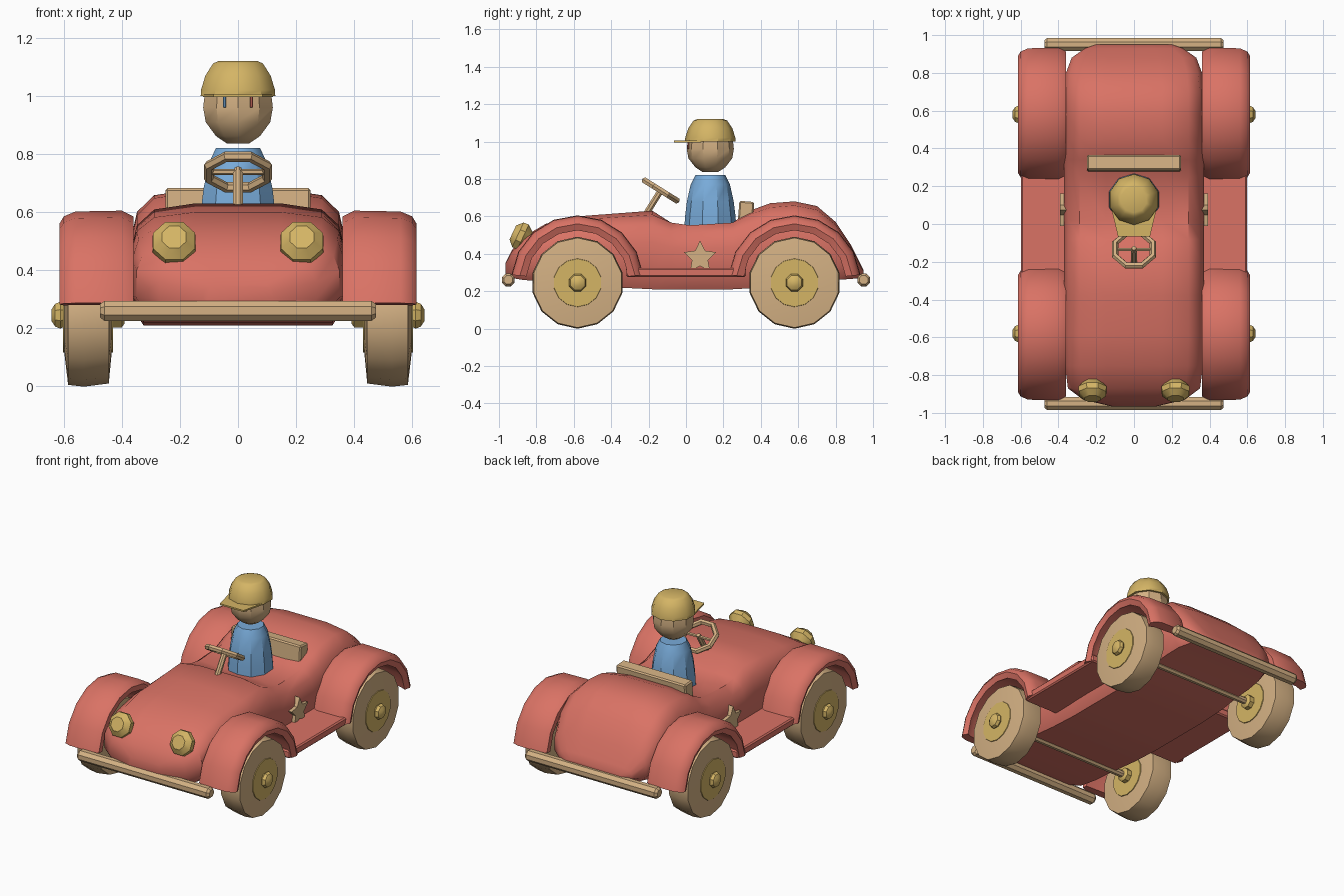
import bpy, bmesh, math
from mathutils import Vector, Matrix

if "Cube" in bpy.data.objects:
    bpy.data.objects.remove(bpy.data.objects["Cube"])


def material(name, rgb):
    m = bpy.data.materials.new(name)
    m.use_nodes = True
    m.diffuse_color = (*rgb, 1)
    m.node_tree.nodes["Principled BSDF"].inputs["Base Color"].default_value = (*rgb, 1)
    return m


RED = material("red paint", (0.70, 0.17, 0.13))
TAN = material("pale wood", (0.66, 0.44, 0.23))
YELLOW = material("yellow paint", (0.66, 0.46, 0.13))
BLUE = material("blue paint", (0.19, 0.41, 0.70))


def finish(name, bm, mat, smooth=35):
    bmesh.ops.recalc_face_normals(bm, faces=bm.faces)
    mesh = bpy.data.meshes.new(name)
    bm.to_mesh(mesh)
    bm.free()
    ob = bpy.data.objects.new(name, mesh)
    bpy.context.collection.objects.link(ob)
    mesh.materials.append(mat)
    if smooth:
        bpy.ops.object.select_all(action='DESELECT')
        ob.select_set(True)
        bpy.context.view_layer.objects.active = ob
        bpy.ops.object.shade_smooth_by_angle(angle=math.radians(smooth))
    return ob


def loft(name, rings, mat, smooth=35, loop=False):
    """Skin a list of closed rings, capping the ends unless looped."""
    bm = bmesh.new()
    vs = [[bm.verts.new(p) for p in ring] for ring in rings]
    n = len(vs[0])
    pairs = list(zip(vs, vs[1:])) + ([(vs[-1], vs[0])] if loop else [])
    for a, b in pairs:
        for i in range(n):
            j = (i + 1) % n
            bm.faces.new((a[i], a[j], b[j], b[i]))
    if not loop:
        bm.faces.new(vs[0])
        bm.faces.new(vs[-1])
    return finish(name, bm, mat, smooth)


def lathe(name, profile, centre, axis, mat, sides=12, smooth=35):
    """Turn (radius, distance) pairs around an axis through centre."""
    rot = Vector(axis).to_track_quat('Z', 'Y')
    rings = []
    for r, d in profile:
        angles = [math.tau * (i + 0.5) / sides for i in range(sides)]
        rings.append([Vector(centre) + rot @ Vector((r * math.cos(a), r * math.sin(a), d))
                      for a in angles])
    return loft(name, rings, mat, smooth)


def box(name, lo, hi, mat, bevel=0.008, tilt=0):
    lo, hi = Vector(lo), Vector(hi)
    bm = bmesh.new()
    bmesh.ops.create_cube(bm, size=1)
    bmesh.ops.scale(bm, vec=hi - lo, verts=bm.verts)
    bmesh.ops.bevel(bm, geom=bm.edges[:], offset=bevel, segments=1, affect='EDGES')
    bmesh.ops.rotate(bm, matrix=Matrix.Rotation(tilt, 3, 'X'), verts=bm.verts)
    bmesh.ops.translate(bm, vec=(lo + hi) / 2, verts=bm.verts)
    return finish(name, bm, mat, 0)


# Body: stations of (y, half width, bottom, top, cockpit dip)
stations = [
    (-0.965, 0.12, 0.29, 0.35, 0), (-0.93, 0.27, 0.27, 0.42, 0),
    (-0.87, 0.35, 0.26, 0.49, 0), (-0.75, 0.365, 0.25, 0.56, 0),
    (-0.58, 0.37, 0.24, 0.60, 0), (-0.38, 0.37, 0.22, 0.615, 0),
    (-0.18, 0.37, 0.21, 0.63, 0), (-0.08, 0.37, 0.21, 0.585, 0.02),
    (0.02, 0.37, 0.21, 0.57, 0.03), (0.25, 0.37, 0.21, 0.585, 0.03),
    (0.34, 0.37, 0.215, 0.63, 0), (0.45, 0.37, 0.22, 0.67, 0),
    (0.58, 0.37, 0.24, 0.68, 0), (0.70, 0.37, 0.25, 0.655, 0),
    (0.80, 0.36, 0.26, 0.57, 0), (0.88, 0.33, 0.265, 0.45, 0),
    (0.93, 0.26, 0.27, 0.35, 0), (0.95, 0.2, 0.28, 0.31, 0)]
rings = []
for y, w, b, t, dip in stations:
    h = t - b
    half = [(0.88, 0, 0), (1, 0.2, 0), (1, 0.6, 0), (0.94, 0.82, 0), (0.78, 0.95, 0), (0.4, 1, dip)]
    right = [(w * x, y, b + h * z - d) for x, z, d in half]
    rings.append(right + [(-x, yy, z) for x, yy, z in reversed(right)])
loft("body", rings, RED, 40)

# Axles, fenders, wheels and bumpers, front and rear
section = [(0.36, 0.335), (0.40, 0.355), (0.56, 0.352), (0.60, 0.335), (0.615, 0.31),
           (0.60, 0.275), (0.56, 0.29), (0.36, 0.30)]
for end, ye in (("front", -1), ("rear", 1)):
    yc = 0.58 * ye
    lathe(end + "_axle", [(0.022, -0.5), (0.022, 0.5)], (0, yc, 0.245), (1, 0, 0), TAN, 8)
    lathe(end + "_bumper", [(0.025, -0.475), (0.037, -0.46), (0.037, 0.46), (0.025, 0.475)],
          (0, ye * 0.95, 0.26), (1, 0, 0), TAN, 8, 0).scale = (1, 1, 1)
    for side, s in (("left", 1), ("right", -1)):
        tag = f"{end}_{side}_"
        arch = []
        for k in range(9):
            a = math.radians(6 + 21 * k)
            arch.append([(s * x, yc + r * math.cos(a), 0.25 + r * math.sin(a)) for x, r in section])
        loft(tag + "fender", arch, RED, 40)
        at, out = (s * 0.5, yc, 0.245), (s, 0, 0)
        lathe(tag + "wheel", [(0.13, -0.065), (0.235, -0.055), (0.246, 0.03), (0.24, 0.085), (0.13, 0.098)],
              at, out, TAN, 14)
        lathe(tag + "outer_disc", [(0.132, 0.09), (0.128, 0.102)], at, out, YELLOW, 14)
        lathe(tag + "inner_disc", [(0.128, -0.07), (0.132, -0.05)], at, out, YELLOW, 14)
        lathe(tag + "inner_hub", [(0.03, -0.11), (0.045, -0.1), (0.045, -0.06)], at, out, YELLOW, 8)
        lathe(tag + "hub_cap", [(0.04, 0.095), (0.05, 0.112), (0.042, 0.13), (0.02, 0.143)],
              at, out, YELLOW, 8)

# Running boards, side stars and headlights
for side, s in (("left", 1), ("right", -1)):
    xs = sorted((s * 0.34, s * 0.597))
    box(side + "_running_board", (xs[0], -0.32, 0.275), (xs[1], 0.32, 0.325), RED)
    star = []
    for x in (0.355, 0.392):
        ring = []
        for i in range(10):
            r = 0.045 if i % 2 else 0.09
            a = math.tau * i / 10
            ring.append((s * x, 0.075 + r * math.sin(a), 0.38 + r * math.cos(a)))
        star.append(ring)
    loft(side + "_star", star, TAN, 0)
    lathe(side + "_headlight", [(0.05, -0.05), (0.08, -0.015), (0.078, 0.015), (0.045, 0.045)],
          (s * 0.22, -0.885, 0.495), (0, -0.85, 0.4), YELLOW, 8)

# Seat back, steering column and steering wheel
box("seat_back", (-0.25, 0.28, 0.54), (0.25, 0.36, 0.68), TAN, tilt=-0.08)
tilt = Vector((0, 0.53, 0.85)).normalized()
centre = Vector((0, -0.135, 0.738))
lathe("steering_column", [(0.018, -0.19), (0.018, -0.01), (0.012, 0.015)], centre, tilt, TAN, 8)
across, along = Vector((1, 0, 0)), tilt.cross(Vector((1, 0, 0)))
rim = []
for i in range(8):
    a = math.tau * (i + 0.5) / 8
    spoke = across * math.cos(a) + along * math.sin(a)
    rim.append([centre + spoke * (0.108 + 0.018 * math.cos(b)) + tilt * 0.018 * math.sin(b)
                for b in (math.tau * j / 6 for j in range(6))])
loft("steering_wheel", rim, TAN, 30, loop=True)
lathe("steering_crossbar", [(0.01, -0.1), (0.01, 0.1)], centre, (1, 0, 0), TAN, 6)

# Driver: torso, head, cap with peak, and eyes
spot = (0, 0.13, 0)
lathe("torso", [(0.14, 0.52), (0.135, 0.6), (0.125, 0.68), (0.105, 0.77), (0.08, 0.82)],
      spot, (0, 0, 1), BLUE, 10)
lathe("head", [(0.04, 0.836), (0.08, 0.862), (0.117, 0.91), (0.126, 0.96), (0.12, 1.01)],
      spot, (0, 0, 1), TAN, 10)
lathe("cap", [(0.135, 1.0), (0.134, 1.02), (0.118, 1.07), (0.09, 1.112), (0.07, 1.12)],
      spot, (0, 0, 1), YELLOW, 10)
peak = [(0.12, 0.08), (-0.12, 0.08), (-0.1, 0.0), (-0.085, -0.065), (0.085, -0.065), (0.1, 0.0)]
loft("cap_peak", [[(x, y, z) for x, y in peak] for z in (0.996, 1.006)], YELLOW, 0)
for side, x, mat in (("left", 0.046, RED), ("right", -0.046, BLUE)):
    box(side + "_eye", (x - 0.005, 0.008, 0.96), (x + 0.005, 0.017, 0.998), mat, 0.002)
